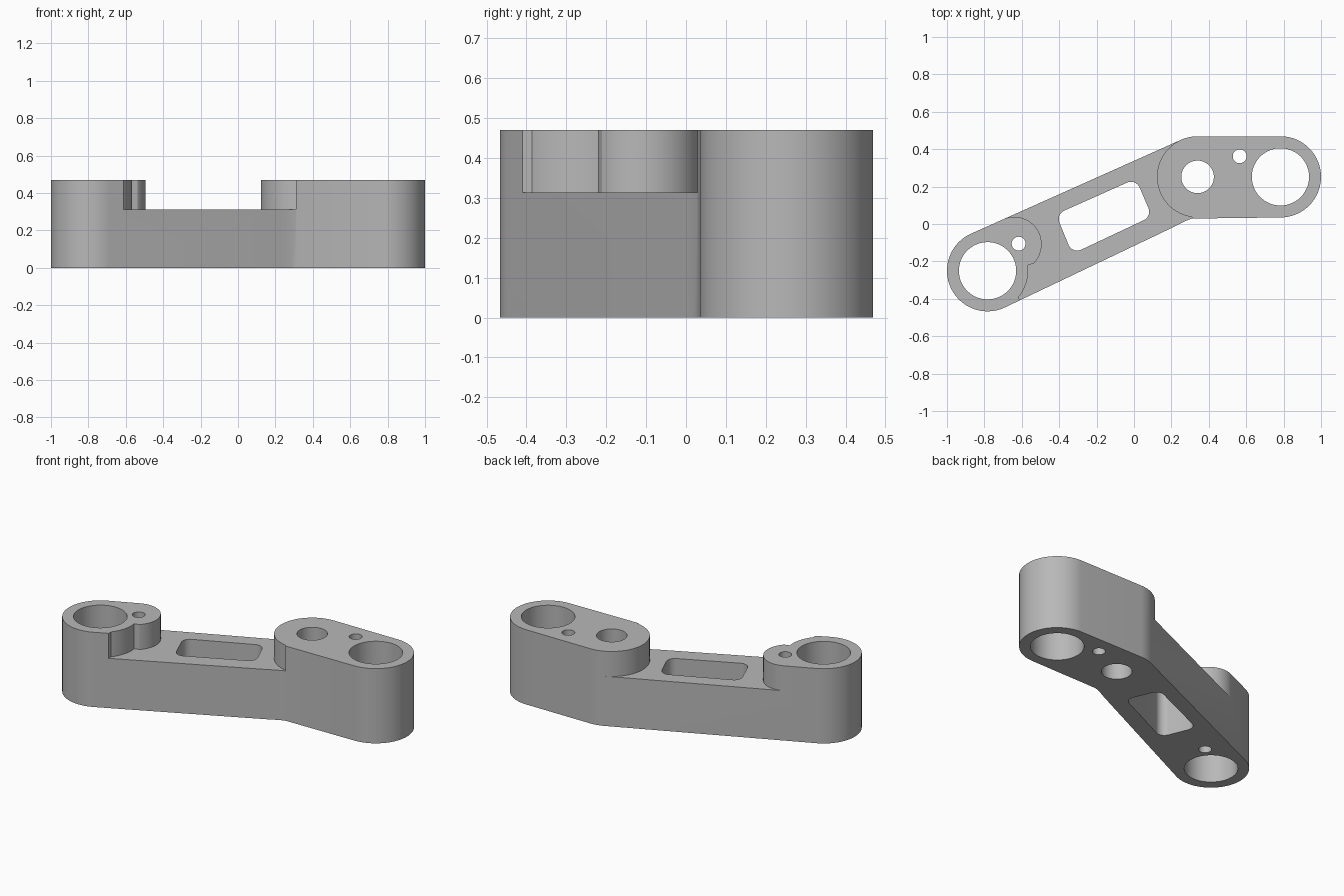
import bpy, bmesh, math
from mathutils import Vector

cube = bpy.data.objects.get("Cube")
if cube:
    bpy.data.objects.remove(cube, do_unlink=True)

HEIGHT, ARM_TOP = 0.47, 0.313
R = 0.217
LEFT, MID, RIGHT = (-0.783, -0.25), (0.34, 0.252), (0.783, 0.252)
LOBE, LOBE_R = (-0.64, -0.108), 0.146
TILT = 114.1          # direction square to the arm's rear edge

metal = bpy.data.materials.new("plain grey")
metal.use_nodes = True
GREY = (0.48, 0.48, 0.48, 1)
metal.diffuse_color = GREY
metal.node_tree.nodes["Principled BSDF"].inputs["Base Color"].default_value = GREY


def arc(centre, radius, start, end):
    """Points along an arc, angles in degrees."""
    n = max(2, round(abs(end - start) / 4))
    angles = [math.radians(start + (end - start) * i / n) for i in range(n + 1)]
    return [(centre[0] + radius * math.cos(a), centre[1] + radius * math.sin(a)) for a in angles]


def circle(centre, radius):
    return arc(centre, radius, 0, 360)[:-1]


def rounded(corners, radius):
    """Polygon with equally rounded corners."""
    pts = []
    for i, c in enumerate(corners):
        c = Vector(c)
        a = (Vector(corners[i - 1]) - c).normalized()
        b = (Vector(corners[(i + 1) % len(corners)]) - c).normalized()
        half = a.angle(b) / 2
        p, q = c + a * radius / math.tan(half), c + b * radius / math.tan(half)
        centre = c + (a + b).normalized() * radius / math.sin(half)
        for k in range(13):
            d = (p - centre).lerp(q - centre, k / 12).normalized()
            pts.append(tuple(centre + d * radius))
    return pts


def prism(name, outline, low, high):
    bm = bmesh.new()
    face = bm.faces.new([bm.verts.new((x, y, low)) for x, y in outline])
    top = bmesh.ops.extrude_face_region(bm, geom=[face])["geom"]
    bmesh.ops.translate(bm, vec=(0, 0, high - low),
                        verts=[v for v in top if isinstance(v, bmesh.types.BMVert)])
    bmesh.ops.recalc_face_normals(bm, faces=bm.faces)
    mesh = bpy.data.meshes.new(name)
    bm.to_mesh(mesh)
    bm.free()
    mesh.materials.append(metal)
    obj = bpy.data.objects.new(name, mesh)
    bpy.context.collection.objects.link(obj)
    return obj


# Full-height body: left end, front edge with soft bend, right end, rear bend
outline = (arc(LEFT, R, TILT, 295.4)
           + [(0.21, -0.017), (0.25, 0.004), (0.285, 0.02), (0.31, 0.029)]
           + arc(RIGHT, R, -90, 90) + arc(MID, R, 90, TILT))
body = prism("link_arm", outline, 0, HEIGHT)

# Lowered middle, bounded by the lobed left boss and the round right boss
recess = (arc(LOBE, LOBE_R + 0.1, TILT, TILT - 1)[:1]
          + arc(LOBE, LOBE_R, TILT, -45) + arc(LEFT, R, 8, -39)
          + [(-0.608, -0.5), (0.31, -0.5)]
          + arc(MID, R, 262, TILT) + arc(MID, R + 0.1, TILT, TILT - 1)[:1])
cutters = [prism("recess_cutter", recess, ARM_TOP, HEIGHT + 0.2)]

# Through holes and the arm window
holes = [(LEFT, 0.153), (RIGHT, 0.153), (MID, 0.087),
         ((-0.617, -0.105), 0.037), ((0.565, 0.362), 0.037)]
profiles = [circle(c, r) for c, r in holes]
profiles.append(rounded([(-0.417, 0.052), (-0.33, -0.16), (0.096, 0.041), (0.01, 0.242)], 0.05))
cutters += [prism("hole_cutter", p, -0.2, HEIGHT + 0.2) for p in profiles]

# Cut everything and drop the helpers
bpy.ops.object.select_all(action="DESELECT")
bpy.context.view_layer.objects.active = body
body.select_set(True)
for cutter in cutters:
    cutter.hide_render = True
    mod = body.modifiers.new("cut", "BOOLEAN")
    mod.operation, mod.solver, mod.object = "DIFFERENCE", "EXACT", cutter
    bpy.ops.object.modifier_apply(modifier=mod.name)
    bpy.data.objects.remove(cutter, do_unlink=True)

bpy.ops.object.shade_smooth_by_angle(angle=math.radians(25))
